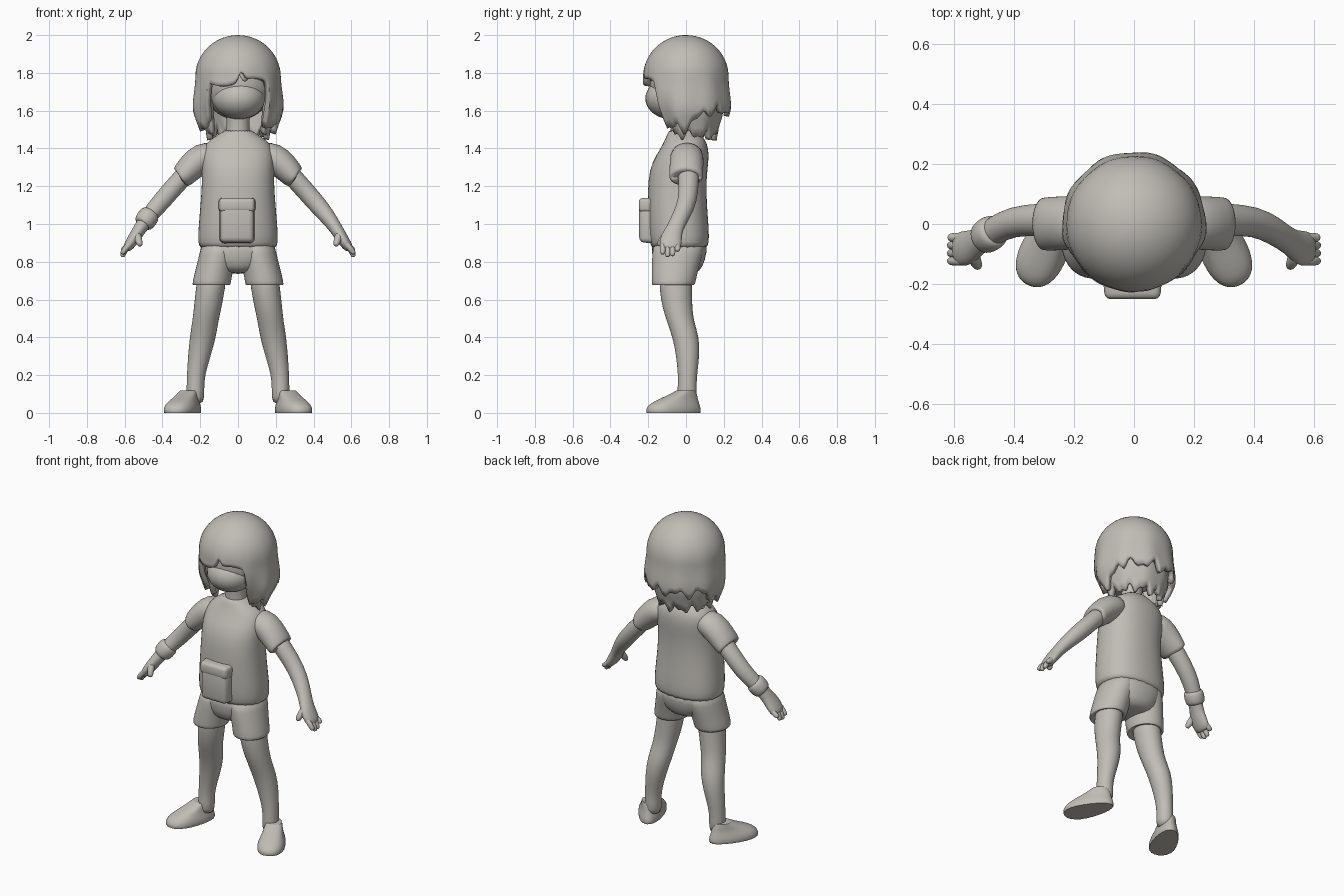
import bpy, bmesh, math
from mathutils import Vector

cube = bpy.data.objects.get("Cube")
if cube:
    bpy.data.objects.remove(cube, do_unlink=True)

clay = bpy.data.materials.new("warm grey clay")
clay.use_nodes = True
COLOR = (0.53, 0.51, 0.47, 1)
clay.diffuse_color = COLOR
clay.node_tree.nodes["Principled BSDF"].inputs["Base Color"].default_value = COLOR
N = 24


def finish(name, bm, subdiv=1, outward=True):
    """Turn a bmesh into a smooth clay object."""
    if outward:
        bmesh.ops.recalc_face_normals(bm, faces=bm.faces)
    for f in bm.faces:
        f.smooth = True
    mesh = bpy.data.meshes.new(name)
    bm.to_mesh(mesh)
    bm.free()
    mesh.materials.append(clay)
    obj = bpy.data.objects.new(name, mesh)
    bpy.context.collection.objects.link(obj)
    if subdiv:
        obj.modifiers.new("Smooth", "SUBSURF").levels = subdiv
        obj.modifiers["Smooth"].render_levels = subdiv
    return obj


def loft(name, rings, crease=0.0, power=2.0, shape=None):
    """Skin rings of (centre, half axis a, half axis b) and cap both ends."""
    bm = bmesh.new()
    layer = bm.edges.layers.float.new("crease_edge")
    rows = []
    for c, a, b in rings:
        row = []
        for i in range(N):
            t = math.tau * i / N
            u, v = (math.copysign(abs(k) ** (2 / power), k) for k in (math.cos(t), math.sin(t)))
            if shape:
                u, v = shape(u, v)
            row.append(bm.verts.new(c + a * u + b * v))
        rows.append(row)
    for lo, hi in zip(rows, rows[1:]):
        for i in range(N):
            j = (i + 1) % N
            bm.faces.new((lo[i], lo[j], hi[j], hi[i]))
    for row in (rows[0], rows[-1]):
        for e in bm.faces.new(row).edges:
            e[layer] = crease
            e.smooth = crease < 0.5
    return finish(name, bm)


def stack(name, rings, side=1, **kw):
    """Horizontal ellipses given as x, y, z, half width, half depth."""
    return loft(name, [(Vector((x * side, y, z)), Vector((w, 0, 0)), Vector((0, d, 0)))
                       for x, y, z, w, d in rings], **kw)


def tube(name, pts, side=1, **kw):
    """Limb along a path given as x, y, z, half thickness, half width across y."""
    cs = [Vector((p[0] * side, p[1], p[2])) for p in pts]
    rings = []
    for i, p in enumerate(pts):
        t = (cs[min(i + 1, len(cs) - 1)] - cs[max(i - 1, 0)]).normalized()
        b = Vector((0, 1, 0))
        b = (b - t * b.dot(t)).normalized()
        rings.append((cs[i], t.cross(b) * p[3], b * p[4]))
    return loft(name, rings, **kw)


def ball(name, centre, radii):
    bm = bmesh.new()
    bmesh.ops.create_uvsphere(bm, u_segments=32, v_segments=20, radius=1)
    bmesh.ops.scale(bm, vec=radii, verts=bm.verts)
    bmesh.ops.translate(bm, vec=centre, verts=bm.verts)
    return finish(name, bm, 0)


def box(name, centre, size, bevel, taper=1.0):
    bm = bmesh.new()
    bmesh.ops.create_cube(bm, size=1)
    for v in bm.verts:
        if v.co.y < 0:
            v.co.x *= taper
            v.co.z *= taper
    bmesh.ops.scale(bm, vec=size, verts=bm.verts)
    bmesh.ops.translate(bm, vec=centre, verts=bm.verts)
    bmesh.ops.bevel(bm, geom=bm.edges[:], offset=bevel, segments=3, profile=0.5, affect="EDGES")
    return finish(name, bm, 0)


def step(a, lo, hi):
    t = min(max((a - lo) / (hi - lo), 0), 1)
    return t * t * (3 - 2 * t)


# Hair: two open shells with ragged hems
def hair_radius(z):
    if z > 1.78:
        return 0.226 * math.sqrt(max(1 - ((z - 1.78) / 0.22) ** 2, 0))
    if z > 1.62:
        return 0.226 + 0.014 * step(1.78 - z, 0, 0.16)
    return 0.24 - 0.045 * step(1.62 - z, 0, 0.17)


def ragged(a):
    return 0.022 * math.sin(11 * a + 0.4) + 0.016 * math.sin(19 * a + 1)


def outer_hem(a):
    s = abs(a)
    fringe = 1.75 + 0.02 * math.sin(4 * a) + 0.05 * math.exp(-((a - 0.08) / 0.09) ** 2)
    z = fringe + (1.51 - fringe) * step(s, 0.72, 1.0)
    return z + (1.60 - z) * step(s, 1.6, 2.1) + ragged(a) * step(s, 0.7, 1.1)


def inner_hem(a):
    return 1.78 - 0.31 * step(abs(a), 0.8, 1.15) + 0.8 * ragged(a + 0.7)


def hair(name, hem, scale, thickness, cols=96, rows=18):
    bm = bmesh.new()
    top = bm.verts.new((0, 0, 2.0 - (1 - scale) * 0.25))
    grid = []
    for r in range(1, rows + 1):
        row = []
        for c in range(cols):
            a = math.tau * c / cols - math.pi
            z = 2 - (2 - hem(a)) * (1 - math.cos(r / rows * math.pi / 2))
            wave = 1 + 0.012 * math.sin(9 * a + 1) * step(1.9 - z, 0, 0.25)
            rad = hair_radius(z) * scale * wave
            # locks beside the face curl inwards
            rad *= 1 - 0.14 * step(1.74 - z, 0, 0.2) * step(1.4 - abs(a), 0, 0.5)
            z -= (1 - scale) * 0.25 * step(z, 1.7, 2.0)
            row.append(bm.verts.new((rad * math.sin(a), -rad * math.cos(a), z)))
        grid.append(row)
    for c in range(cols):
        d = (c + 1) % cols
        bm.faces.new((top, grid[0][c], grid[0][d]))
        for hi, lo in zip(grid, grid[1:]):
            bm.faces.new((hi[c], lo[c], lo[d], hi[d]))
    obj = finish(name, bm, 0, outward=False)
    mod = obj.modifiers.new("Thickness", "SOLIDIFY")
    mod.thickness, mod.offset = thickness, -1


hair("hair_outer", outer_hem, 1.0, 0.03)
hair("hair_inner", inner_hem, 0.84, 0.03)

# Head and neck
ball("skull", (0, -0.005, 1.74), (0.185, 0.185, 0.19))
ball("face", (0.005, -0.078, 1.665), (0.138, 0.137, 0.11))
stack("neck", [(0, -0.02, 1.42, 0.075, 0.07), (0, -0.02, 1.5, 0.06, 0.06),
               (0, -0.02, 1.56, 0.06, 0.06), (0, -0.02, 1.64, 0.08, 0.08)])

# Shirt body
stack("shirt", [(0, -0.035, 0.875, 0.2, 0.145), (0, -0.035, 0.895, 0.214, 0.158),
                (0, -0.04, 0.97, 0.212, 0.163), (0, -0.047, 1.1, 0.2, 0.158),
                (0, -0.047, 1.24, 0.19, 0.155), (0, -0.03, 1.33, 0.196, 0.151),
                (0, -0.007, 1.4, 0.188, 0.128), (0, -0.005, 1.445, 0.155, 0.108),
                (0, -0.01, 1.475, 0.1, 0.09), (0, -0.015, 1.495, 0.075, 0.075)],
      power=2.3, crease=0.4)

# Belly pouch with flap
box("pouch", (-0.005, -0.2, 1.01), (0.19, 0.095, 0.23), 0.025, 0.92)
box("pouch_flap", (-0.005, -0.205, 1.1), (0.2, 0.09, 0.08), 0.02, 0.92)

# Shorts seat
stack("shorts_seat", [(0, -0.035, 0.735, 0.07, 0.09), (0, -0.04, 0.77, 0.15, 0.13),
                      (0, -0.035, 0.85, 0.195, 0.148), (0, -0.035, 0.94, 0.2, 0.15)], power=2.3)

for side, word in ((1, "left"), (-1, "right")):
    # Shorts leg
    stack(word + "_shorts_leg", [(0.138, -0.066, 0.69, 0.085, 0.095), (0.141, -0.068, 0.67, 0.1, 0.113),
                                 (0.14, -0.066, 0.69, 0.103, 0.117), (0.125, -0.058, 0.76, 0.1, 0.124),
                                 (0.105, -0.045, 0.84, 0.1, 0.135), (0.09, -0.035, 0.92, 0.1, 0.14)], side)
    # Leg
    stack(word + "_leg", [(0.225, 0.005, 0.04, 0.05, 0.055), (0.226, 0.006, 0.13, 0.046, 0.05),
                          (0.223, 0.008, 0.2, 0.048, 0.05), (0.205, 0.01, 0.3, 0.06, 0.062),
                          (0.186, 0, 0.4, 0.07, 0.071), (0.172, -0.032, 0.49, 0.069, 0.072),
                          (0.16, -0.046, 0.56, 0.074, 0.08), (0.147, -0.055, 0.65, 0.077, 0.086),
                          (0.13, -0.055, 0.78, 0.08, 0.09)], side)
    # Foot: outline widening at the toes, turned outwards
    fwd = Vector((0.43 * side, -0.9, 0))
    across = Vector((0.9, 0.43 * side, 0))
    heel = Vector((0.22 * side, 0.075, 0))
    rings = [(heel + fwd * mid + Vector((0, 0, z)), fwd * length, across * width)
             for mid, z, length, width in ((0.155, 0, 0.155, 0.076), (0.155, 0.02, 0.157, 0.079),
                                           (0.151, 0.045, 0.145, 0.073), (0.13, 0.07, 0.115, 0.06),
                                           (0.1, 0.095, 0.08, 0.052), (0.08, 0.12, 0.05, 0.045))]
    loft(word + "_foot", rings, crease=0.9, power=2.2, shape=lambda u, v: (u, v * (1 + 0.22 * u)))
    # Sleeve
    tube(word + "_sleeve", [(0.1, 0.005, 1.38, 0.06, 0.08), (0.19, 0.005, 1.355, 0.082, 0.09),
                            (0.25, 0.002, 1.3, 0.075, 0.09), (0.295, 0, 1.252, 0.064, 0.09),
                            (0.306, 0, 1.24, 0.061, 0.086), (0.298, 0, 1.25, 0.046, 0.06)], side)
    # Arm and palm
    tube(word + "_arm", [(0.22, 0.01, 1.32, 0.055, 0.06), (0.31, 0.015, 1.23, 0.05, 0.055),
                         (0.405, 0.01, 1.12, 0.051, 0.05), (0.47, -0.025, 1.045, 0.044, 0.047),
                         (0.52, -0.06, 0.975, 0.034, 0.042), (0.55, -0.08, 0.925, 0.033, 0.06),
                         (0.578, -0.083, 0.885, 0.028, 0.058), (0.595, -0.083, 0.86, 0.02, 0.045)], side)
    # Fingers fan out from the palm
    for k, name in enumerate(("index", "middle", "ring", "little")):
        y = -0.123 + 0.026 * k
        drop = (0.84, 0.825, 0.83, 0.855)[k]
        tube(f"{word}_{name}_finger", [(0.565, y, 0.905, 0.016, 0.016), (0.595, y, 0.87, 0.016, 0.016),
                                       (0.61, y, drop + 0.01, 0.014, 0.014),
                                       (0.614, y, drop, 0.009, 0.009)], side)
    # Thumb
    tube(word + "_thumb", [(0.54, -0.09, 0.955, 0.022, 0.022), (0.53, -0.12, 0.925, 0.021, 0.021),
                           (0.52, -0.138, 0.895, 0.017, 0.017), (0.517, -0.144, 0.883, 0.01, 0.01)], side)

# Wristband on the right arm
tube("wristband", [(0.46, -0.02, 1.06, 0.042, 0.045), (0.465, -0.024, 1.053, 0.056, 0.058),
                   (0.485, -0.036, 1.025, 0.058, 0.06), (0.503, -0.047, 1.0, 0.053, 0.055),
                   (0.508, -0.05, 0.993, 0.036, 0.042)], -1)
